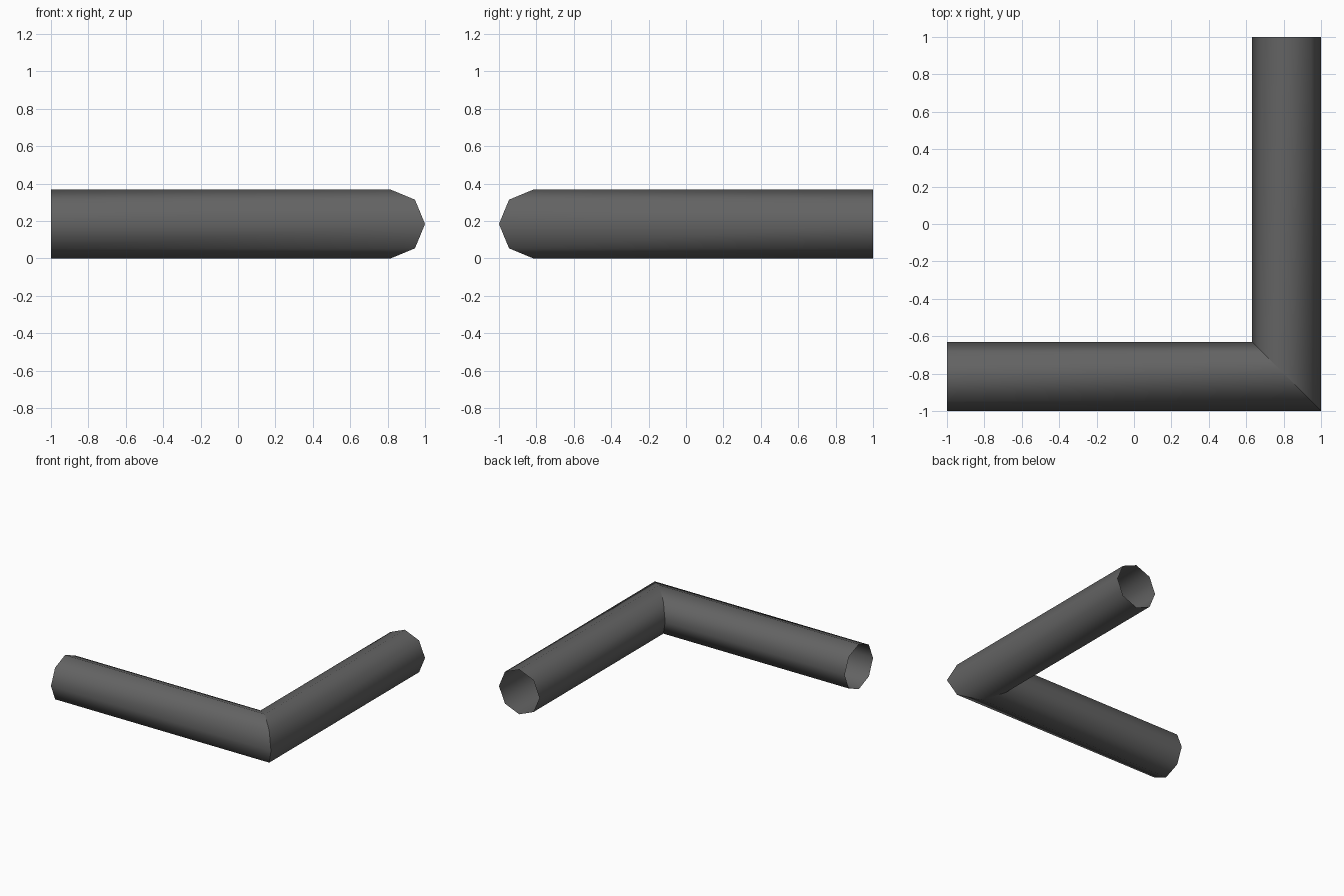
import bpy
import bmesh
from math import cos, sin, tau

RADIUS = 0.184
SIDES = 8
CORNER = 1 - RADIUS      # distance of both tube axes from the centre

cube = bpy.data.objects.get("Cube")
if cube:
    bpy.data.objects.remove(cube, do_unlink=True)

# Dark grey material
grey = bpy.data.materials.new("dark_grey")
grey.use_nodes = True
colour = (0.125, 0.125, 0.125, 1)
grey.diffuse_color = colour
grey.node_tree.nodes["Principled BSDF"].inputs["Base Color"].default_value = colour

bm = bmesh.new()


def ring(place):
    """Octagonal ring; place maps (outward offset, height) to a point."""
    angles = [tau * i / SIDES for i in range(SIDES)]
    return [bm.verts.new(place(RADIUS * cos(a), RADIUS + RADIUS * sin(a)))
            for a in angles]


# Open left end, mitred corner and open back end
left_end = ring(lambda out, z: (-1, -CORNER - out, z))
mitre = ring(lambda out, z: (CORNER + out, -CORNER - out, z))
back_end = ring(lambda out, z: (CORNER + out, 1, z))

# Tube walls between neighbouring rings
for start, end in ((left_end, mitre), (mitre, back_end)):
    for i in range(SIDES):
        j = (i + 1) % SIDES
        face = bm.faces.new((start[i], end[i], end[j], start[j]))
        face.smooth = True

# Outward normals and a crisp mitre joint
bm.normal_update()
outer = max(bm.faces, key=lambda f: f.calc_center_median().z)
if outer.normal.z < 0:
    bmesh.ops.reverse_faces(bm, faces=bm.faces[:])
for i in range(SIDES):
    bm.edges.get((mitre[i], mitre[(i + 1) % SIDES])).smooth = False

mesh = bpy.data.meshes.new("elbow_pipe")
bm.to_mesh(mesh)
bm.free()
mesh.materials.append(grey)
pipe = bpy.data.objects.new("elbow_pipe", mesh)
bpy.context.collection.objects.link(pipe)
